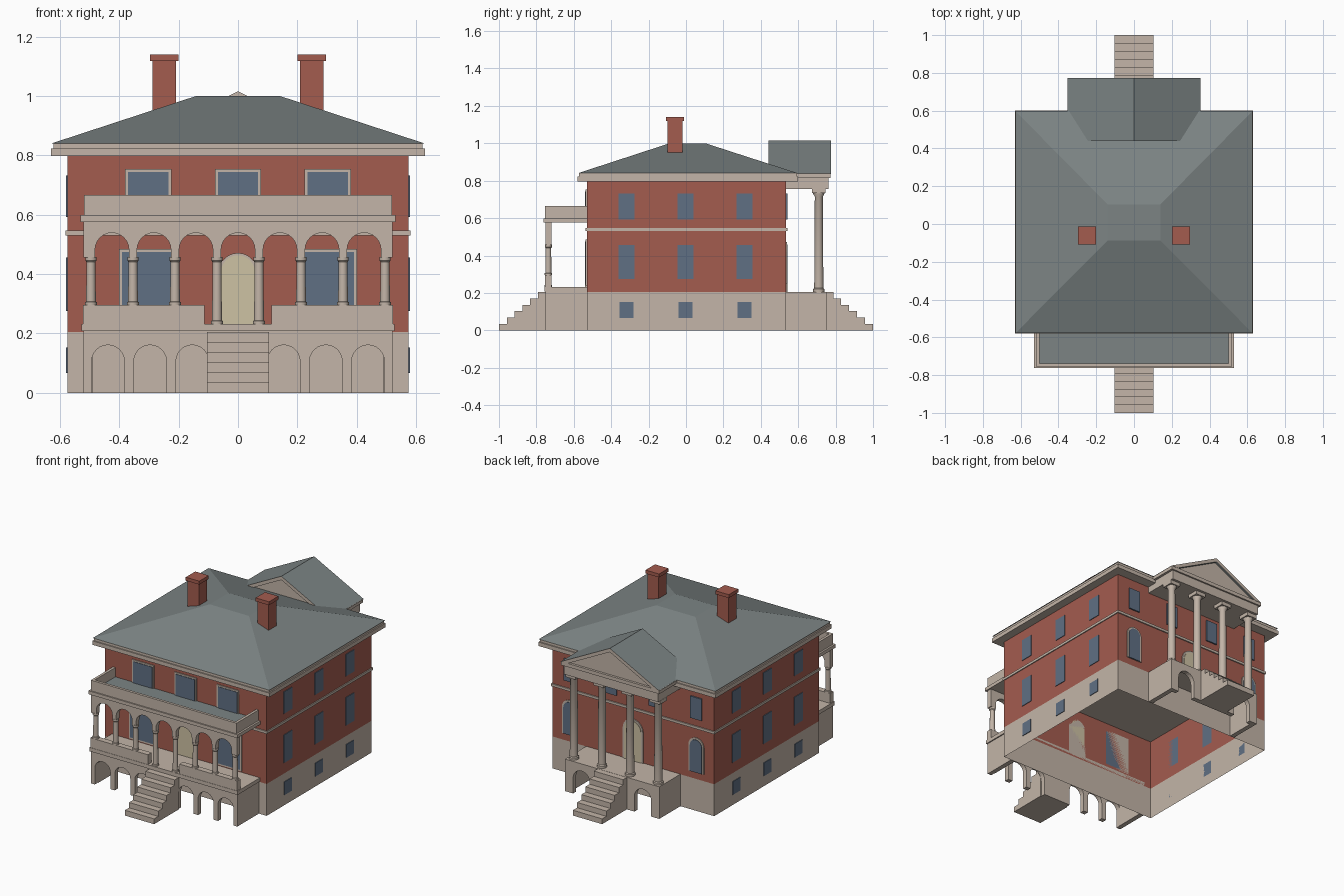
import bpy, bmesh
from math import sin, cos, pi
from mathutils import Vector

if "Cube" in bpy.data.objects:
    bpy.data.objects.remove(bpy.data.objects["Cube"], do_unlink=True)


def material(name, rgb):
    m = bpy.data.materials.new(name)
    m.use_nodes = True
    lin = [((c / 255 + 0.055) / 1.055) ** 2.4 for c in rgb] + [1]
    m.diffuse_color = lin
    m.node_tree.nodes["Principled BSDF"].inputs["Base Color"].default_value = lin
    return m


BRICK = material("brick red", (164, 92, 79))
STONE = material("pale stone", (195, 181, 168))
SLATE = material("slate grey", (124, 132, 132))
GLASS = material("window blue", (96, 112, 132))
CREAM = material("door cream", (206, 194, 164))


def finish(name, bm, *mats):
    bmesh.ops.recalc_face_normals(bm, faces=bm.faces)
    mesh = bpy.data.meshes.new(name)
    bm.to_mesh(mesh)
    bm.free()
    for m in mats:
        mesh.materials.append(m)
    ob = bpy.data.objects.new(name, mesh)
    bpy.context.collection.objects.link(ob)
    return ob


def box(name, x, y, z, mat, open_ends=False):
    """Box from (min, max) ranges; open_ends drops top and bottom."""
    bm = bmesh.new()
    bmesh.ops.create_cube(bm, size=1)
    for v in bm.verts:
        v.co = Vector([r[0] if c < 0 else r[1] for c, r in zip(v.co, (x, y, z))])
    if open_ends:
        ends = [f for f in bm.faces if abs(f.normal.z) > 0.9]
        bmesh.ops.delete(bm, geom=ends, context='FACES_ONLY')
    return finish(name, bm, mat)


def prism(name, outline, lo, hi, *mats, axis='Y'):
    """Extrude an outline in the xz (or yz) plane; a second material goes on the ends."""
    bm = bmesh.new()
    place = (lambda a, b: (a, lo, b)) if axis == 'Y' else (lambda a, b: (lo, a, b))
    face = bm.faces.new([bm.verts.new(place(a, b)) for a, b in outline])
    out = bmesh.ops.extrude_face_region(bm, geom=[face])
    moved = [g for g in out["geom"] if isinstance(g, bmesh.types.BMVert)]
    step = (0, hi - lo, 0) if axis == 'Y' else (hi - lo, 0, 0)
    bmesh.ops.translate(bm, verts=moved, vec=step)
    bm.normal_update()
    if len(mats) > 1:
        for f in bm.faces:
            f.material_index = int(abs(f.normal.y) > 0.9)
    return finish(name, bm, *mats)


def lathe(name, profile, x, y, mat, seg=16):
    """Turned column with a (radius, height) profile."""
    bm = bmesh.new()
    rings = [[bm.verts.new((x + r * cos(2 * pi * i / seg), y + r * sin(2 * pi * i / seg), z))
              for i in range(seg)] for r, z in profile]
    for a, b in zip(rings, rings[1:]):
        for i in range(seg):
            j = (i + 1) % seg
            bm.faces.new((a[i], a[j], b[j], b[i]))
    bm.faces.new(rings[0])
    bm.faces.new(rings[-1])
    ob = finish(name, bm, mat)
    bpy.ops.object.select_all(action='DESELECT')
    ob.select_set(True)
    bpy.context.view_layer.objects.active = ob
    bpy.ops.object.shade_smooth_by_angle()


def arc(cx, r, spring, n=12):
    return [(cx - r * cos(pi * i / n), spring + r * sin(pi * i / n)) for i in range(n + 1)]


def arcade(name, half, bottom, top, centres, r, spring, y0, y1):
    """Wall plate with arches cut up from its lower edge."""
    pts = [(-half, top), (-half, bottom)]
    for c in centres:
        pts += [(c - r, bottom)] + arc(c, r, spring) + [(c + r, bottom)]
    prism(name, pts + [(half, bottom), (half, top)], y0, y1, STONE)


def opening(name, cx, w, z0, z1, wall, out, mat, arched=False, frame=0.0):
    """Thin window or door plate on a front (out=-1) or back (out=1) wall."""
    def shape(g):
        h = w / 2 + g
        if arched:
            return [(cx - h, z0)] + arc(cx, h, z1 - w / 2) + [(cx + h, z0)]
        return [(cx - h, z0 - g), (cx - h, z1 + g), (cx + h, z1 + g), (cx + h, z0 - g)]
    if frame:
        prism(name + "_frame", shape(frame), wall, wall + out * 0.006, STONE)
    prism(name, shape(0), wall, wall + out * 0.009, mat)


FRONT, BACK, SIDE = -0.53, 0.535, 0.575

# House body
box("basement_walls", (-SIDE, SIDE), (FRONT, BACK), (0, 0.205), STONE, True)
box("brick_walls", (-SIDE, SIDE), (FRONT, BACK), (0.205, 0.8), BRICK, True)
box("belt_course", (-0.581, 0.581), (FRONT - 0.007, BACK + 0.007), (0.53, 0.546), STONE)
box("lower_cornice", (-0.63, 0.63), (-0.58, 0.6), (0.797, 0.822), STONE)
box("upper_cornice", (-0.622, 0.622), (-0.573, 0.593), (0.822, 0.84), STONE)

# Hipped roof
bm = bmesh.new()
corners = [(-1, -1), (1, -1), (1, 1), (-1, 1)]
eave = [bm.verts.new((0.628 * a, 0.01 + 0.588 * b, 0.84)) for a, b in corners]
crown = [bm.verts.new((0.14 * a, 0.008 + 0.096 * b, 1.0)) for a, b in corners]
bm.faces.new(eave)
bm.faces.new(crown)
for i in range(4):
    j = (i + 1) % 4
    bm.faces.new((eave[i], eave[j], crown[j], crown[i]))
finish("hipped_roof", bm, SLATE)

# Chimneys
for side, s in (("right", -1), ("left", 1)):
    x = 0.248 * s
    box(side + "_chimney", (x - 0.04, x + 0.04), (-0.1, -0.02), (0.9, 1.12), BRICK)
    box(side + "_chimney_cap", (x - 0.048, x + 0.048), (-0.108, -0.012), (1.118, 1.14), BRICK)

# Side windows
for s in (-1, 1):
    for y in (-0.318, -0.003, 0.313):
        for name, w, z in (("basement_window", 0.075, (0.067, 0.152)),
                           ("lower_side_window", 0.085, (0.275, 0.455)),
                           ("upper_side_window", 0.085, (0.592, 0.732))):
            box(name, sorted((s * SIDE, s * (SIDE + 0.004))), (y - w / 2, y + w / 2), z, GLASS)

# Front windows and door
for x in (-0.302, 0, 0.302):
    opening("upper_front_window", x, 0.136, 0.6, 0.743, FRONT, -1, GLASS, frame=0.01)
for x in (-0.308, 0.308):
    opening("lower_front_window", x, 0.164, 0.25, 0.475, FRONT, -1, GLASS, frame=0.01)
opening("front_door", 0, 0.115, 0.23, 0.463, FRONT, -1, CREAM, True, 0.008)

# Back windows and door
for x in (-0.45, 0.45):
    opening("arched_back_window", x, 0.085, 0.25, 0.46, BACK, 1, GLASS, True, 0.012)
for x in (-0.45, -0.155, 0.155, 0.45):
    opening("upper_back_window", x, 0.08, 0.592, 0.732, BACK, 1, GLASS)
opening("back_door", 0, 0.12, 0.205, 0.46, BACK, 1, CREAM, True, 0.012)

# Front porch base
arcade("porch_base_arcade", 0.52, 0, 0.21, [-0.438, -0.296, -0.154, 0.154, 0.296, 0.438],
       0.055, 0.106, -0.75, -0.72)
for s in (-1, 1):
    box("porch_base_side", sorted((0.49 * s, 0.52 * s)), (-0.72, FRONT), (0, 0.21), STONE)
    box("porch_balustrade", sorted((0.112 * s, 0.522 * s)), (-0.755, -0.718), (0.23, 0.295), STONE)
box("porch_floor", (-0.527, 0.527), (-0.757, FRONT), (0.208, 0.232), STONE)

# Porch columns and upper arcade
STEP = 0.1415
for i in range(8):
    x = (i - 3.5) * STEP
    z = 0.232 if i in (3, 4) else 0.295
    lathe("porch_column", [(0.02, z), (0.02, z + 0.01), (0.0165, z + 0.012), (0.015, 0.44),
                           (0.019, 0.445), (0.019, 0.458)], x, -0.736, STONE)
arcade("porch_upper_arcade", 0.52, 0.456, 0.578, [k * STEP for k in range(-3, 4)],
       0.057, 0.482, -0.752, -0.72)

# Porch roof and parapet
box("porch_cornice", (-0.53, 0.53), (-0.763, FRONT), (0.576, 0.598), STONE)
box("porch_roof", (-0.51, 0.51), (-0.745, FRONT), (0.598, 0.606), SLATE)
box("parapet_front", (-0.518, 0.518), (-0.755, -0.738), (0.598, 0.666), STONE)
for s in (-1, 1):
    box("parapet_side", sorted((0.501 * s, 0.518 * s)), (-0.738, FRONT), (0.598, 0.666), STONE)

# Stairs at front and back
for name, s, start in (("front_stairs", -1, 0.75), ("back_stairs", 1, 0.745)):
    n, rise = 6, 0.205 / 6
    run = (1 - start) / n
    pts = [(s * start, 0)]
    for i in range(n):
        pts += [(s * (start + i * run), (n - i) * rise), (s * (start + (i + 1) * run), (n - i) * rise)]
    prism(name, pts + [(s, 0)], -0.104, 0.104, STONE, axis='X')

# Back portico base
arcade("portico_base_arcade", 0.335, 0, 0.19, [-0.218, 0.218], 0.06, 0.1, 0.72, 0.75)
for s in (-1, 1):
    box("portico_base_side", sorted((0.305 * s, 0.335 * s)), (BACK, 0.72), (0, 0.19), STONE)
box("portico_floor", (-0.335, 0.335), (BACK, 0.75), (0.19, 0.206), STONE)

# Portico columns
for x in (-0.3, -0.1, 0.1, 0.3):
    lathe("portico_column", [(0.03, 0.206), (0.03, 0.22), (0.0245, 0.225), (0.0215, 0.715),
                             (0.03, 0.73), (0.03, 0.735)], x, 0.71, STONE, 20)
    box("portico_capital", (x - 0.036, x + 0.036), (0.674, 0.746), (0.733, 0.756), STONE)

# Entablature and pediment
box("portico_entablature", (-0.335, 0.335), (BACK, 0.762), (0.756, 0.82), STONE)
box("portico_cornice", (-0.35, 0.35), (0.5, 0.772), (0.815, 0.838), STONE)
prism("pediment_roof", [(-0.352, 0.836), (0, 1.016), (0.352, 0.836), (0.305, 0.836),
                        (0, 0.992), (-0.305, 0.836)], 0.44, 0.774, SLATE, STONE)
prism("pediment_panel", [(-0.31, 0.836), (0, 0.994), (0.31, 0.836)], 0.455, 0.757, STONE)
